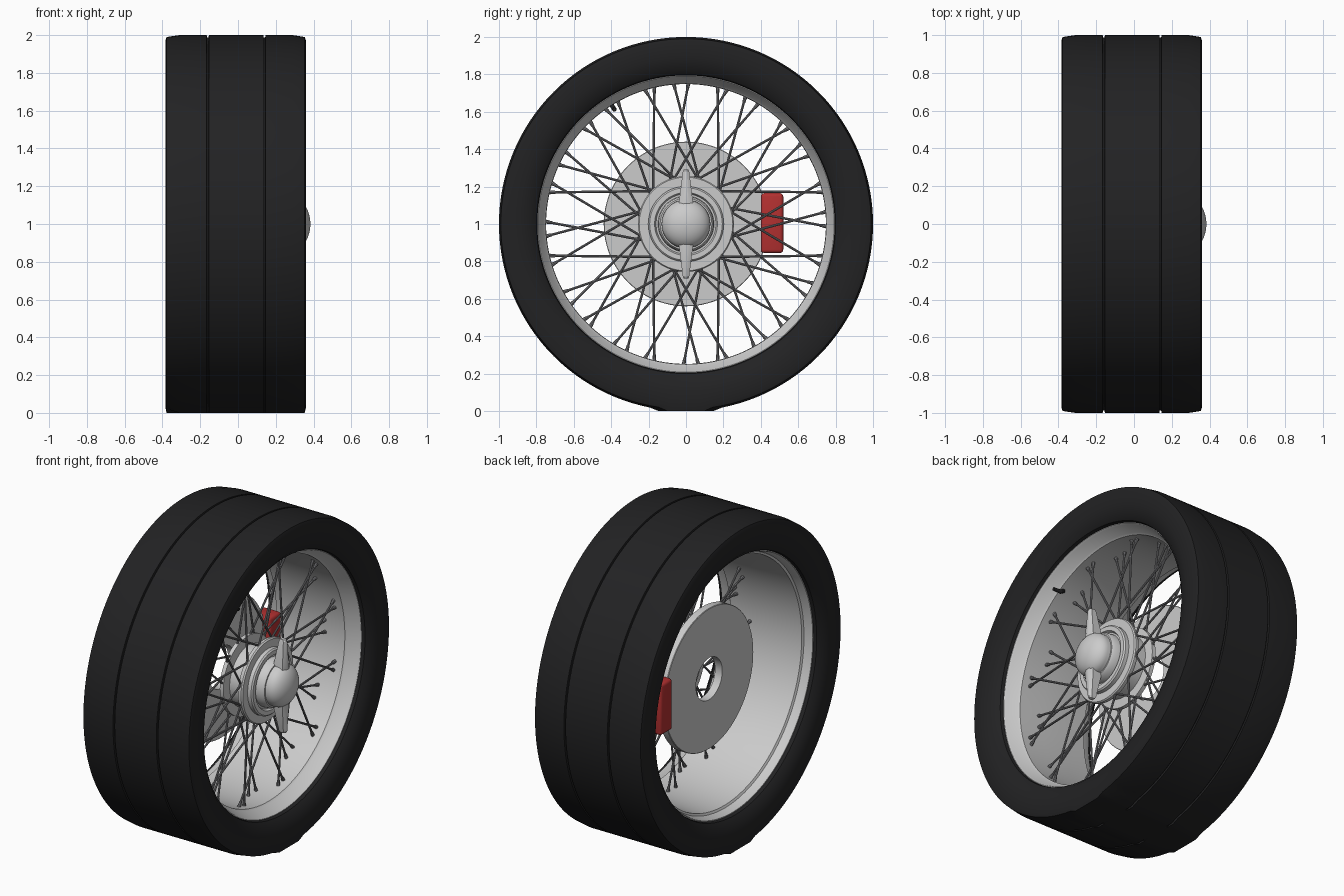
import bpy, bmesh
from math import sin, cos, pi, radians
from mathutils import Vector

if "Cube" in bpy.data.objects:
    bpy.data.objects.remove(bpy.data.objects["Cube"])

CZ = 1.0  # axle height


def material(name, col):
    m = bpy.data.materials.new(name)
    m.diffuse_color = (*col, 1)
    m.use_nodes = True
    m.node_tree.nodes["Principled BSDF"].inputs["Base Color"].default_value = m.diffuse_color
    return m


RUBBER = material("rubber", (0.016, 0.016, 0.017))
RED = material("caliper_red", (0.45, 0.03, 0.03))
STEEL = material("spoke_steel", (0.2, 0.2, 0.21))


def finish(name, bm, mat=None, angle=35):
    bmesh.ops.recalc_face_normals(bm, faces=bm.faces)
    me = bpy.data.meshes.new(name)
    bm.to_mesh(me)
    bm.free()
    ob = bpy.data.objects.new(name, me)
    bpy.context.collection.objects.link(ob)
    if mat:
        me.materials.append(mat)
    bpy.ops.object.select_all(action='DESELECT')
    ob.select_set(True)
    bpy.context.view_layer.objects.active = ob
    bpy.ops.object.shade_smooth_by_angle(angle=radians(angle))
    return ob


def polar(x, r, a):
    return Vector((x, r * cos(a), CZ + r * sin(a)))


def lathe(profile, n=96):
    """Closed (x, radius) section spun round the axle."""
    bm = bmesh.new()
    rings = [[bm.verts.new(polar(x, r, 2 * pi * i / n)) for x, r in profile] for i in range(n)]
    k = len(profile)
    for i in range(n):
        a, b = rings[i], rings[(i + 1) % n]
        for j in range(k):
            bm.faces.new((a[j], a[(j + 1) % k], b[(j + 1) % k], b[j]))
    bmesh.ops.remove_doubles(bm, verts=bm.verts, dist=1e-5)
    return bm


def rod(bm, p, q, r1, r2, n=8):
    d = q - p
    rot = d.to_track_quat('Z', 'Y').to_matrix().to_4x4()
    rot.translation = (p + q) / 2
    bmesh.ops.create_cone(bm, cap_ends=True, segments=n, radius1=r1, radius2=r2,
                          depth=d.length, matrix=rot)


# tyre with two tread grooves and a flattened contact patch
tread = [(-0.385, 0.97), (-0.378, 0.99), (-0.31, 1.0)]
for g in (-0.16, 0.14):
    tread += [(g - 0.006, 1.0), (g - 0.004, 0.988), (g + 0.004, 0.988), (g + 0.006, 1.0)]
tread += [(0.29, 1.0), (0.353, 0.99), (0.36, 0.97)]
bm = lathe([(-0.30, 0.79), (-0.345, 0.80), (-0.37, 0.83), (-0.385, 0.89)] + tread +
           [(0.36, 0.89), (0.345, 0.83), (0.32, 0.80), (0.28, 0.79)], 128)
for v in bm.verts:
    if v.co.z < 0.02 and abs(v.co.y) < 0.165:
        v.co.z = 0.0
finish("tire", bm, RUBBER)

# rim barrel with flared lips
finish("rim", lathe([
    (-0.325, 0.805), (-0.325, 0.79), (-0.315, 0.785), (-0.275, 0.775), (-0.268, 0.762),
    (-0.10, 0.752), (0.05, 0.748), (0.215, 0.75), (0.225, 0.76), (0.29, 0.785),
    (0.30, 0.792), (0.30, 0.805), (0.27, 0.80), (0.20, 0.785), (-0.24, 0.785), (-0.29, 0.80)], 128))

# hub shell: two spoke flanges joined by a barrel
finish("hub", lathe([
    (0.03, 0), (0.03, 0.19), (0.045, 0.20), (0.045, 0.245), (0.07, 0.245), (0.075, 0.19),
    (0.165, 0.19), (0.175, 0.25), (0.185, 0.256), (0.20, 0.256), (0.208, 0.25),
    (0.208, 0.20), (0.208, 0)]))
finish("hub_ring", lathe([
    (0.20, 0), (0.20, 0.202), (0.232, 0.202), (0.24, 0.194), (0.24, 0.168),
    (0.225, 0.16), (0.225, 0.15), (0.265, 0.147), (0.28, 0.138), (0.28, 0)]))

# domed centre cap
dome = [(0.30 + 0.083 * sin(t * pi / 20), 0.13 * cos(t * pi / 20)) for t in range(10)]
finish("center_cap", lathe([(0.26, 0), (0.26, 0.13)] + dome + [(0.384, 0)], 64))

# two-eared knock-off spinner
bm = bmesh.new()
for s in (1, -1):
    sections = []
    for z, w, x0, x1 in ((0.06, 0.044, 0.265, 0.345), (0.13, 0.036, 0.27, 0.345),
                         (0.28, 0.017, 0.295, 0.338), (0.292, 0.012, 0.30, 0.333)):
        sections.append([bm.verts.new((x, y, CZ + s * z)) for x, y in
                         ((x0, -w), (x1 - 0.012, -w), (x1, -w * 0.3), (x1, w * 0.3),
                          (x1 - 0.012, w), (x0, w))])
    for a, b in zip(sections, sections[1:]):
        for j in range(6):
            bm.faces.new((a[j], a[(j + 1) % 6], b[(j + 1) % 6], b[j]))
    bm.faces.new(sections[0])
    bm.faces.new(sections[-1])
finish("spinner_ears", bm, angle=25)

# crossed spokes: (hub x, hub radius, rim x, tip angle, hub twist)
bm = bmesh.new()
for hx, hr, rx, tip, twist in ((0.19, 0.237, 0.16, 17, 35), (0.19, 0.237, 0.16, 13, -35),
                               (0.058, 0.225, 0.08, 29, -25), (0.058, 0.225, 0.08, 5, 25)):
    for i in range(12):
        a = radians(tip + 30 * i)
        p, q = polar(hx, hr, a - radians(twist)), polar(rx, 0.752, a)
        rod(bm, p, q, 0.0065, 0.0065)
        rod(bm, q.lerp(p, 0.06), q, 0.008, 0.011)
finish("spokes", bm, STEEL)

# brake disc with open centre
finish("brake_disc", lathe([
    (-0.16, 0.13), (-0.16, 0.437), (-0.157, 0.44), (-0.113, 0.44), (-0.11, 0.437), (-0.11, 0.13)]))

# brake caliper
bm = bmesh.new()
bmesh.ops.create_cube(bm, size=1)
for v in bm.verts:
    v.co = Vector((-0.125 + v.co.x * 0.13, 0.46 + v.co.y * 0.12, 1.005 + v.co.z * 0.32))
bmesh.ops.bevel(bm, geom=list(bm.edges), offset=0.018, segments=3, profile=0.5, affect='EDGES')
finish("brake_caliper", bm, RED)

# valve stem
bm = bmesh.new()
va = radians(122)
rod(bm, polar(0.19, 0.75, va), polar(0.225, 0.722, va), 0.012, 0.012, 12)
rod(bm, polar(0.22, 0.722, va), polar(0.275, 0.722, va), 0.012, 0.010, 12)
finish("valve_stem", bm, RUBBER)
